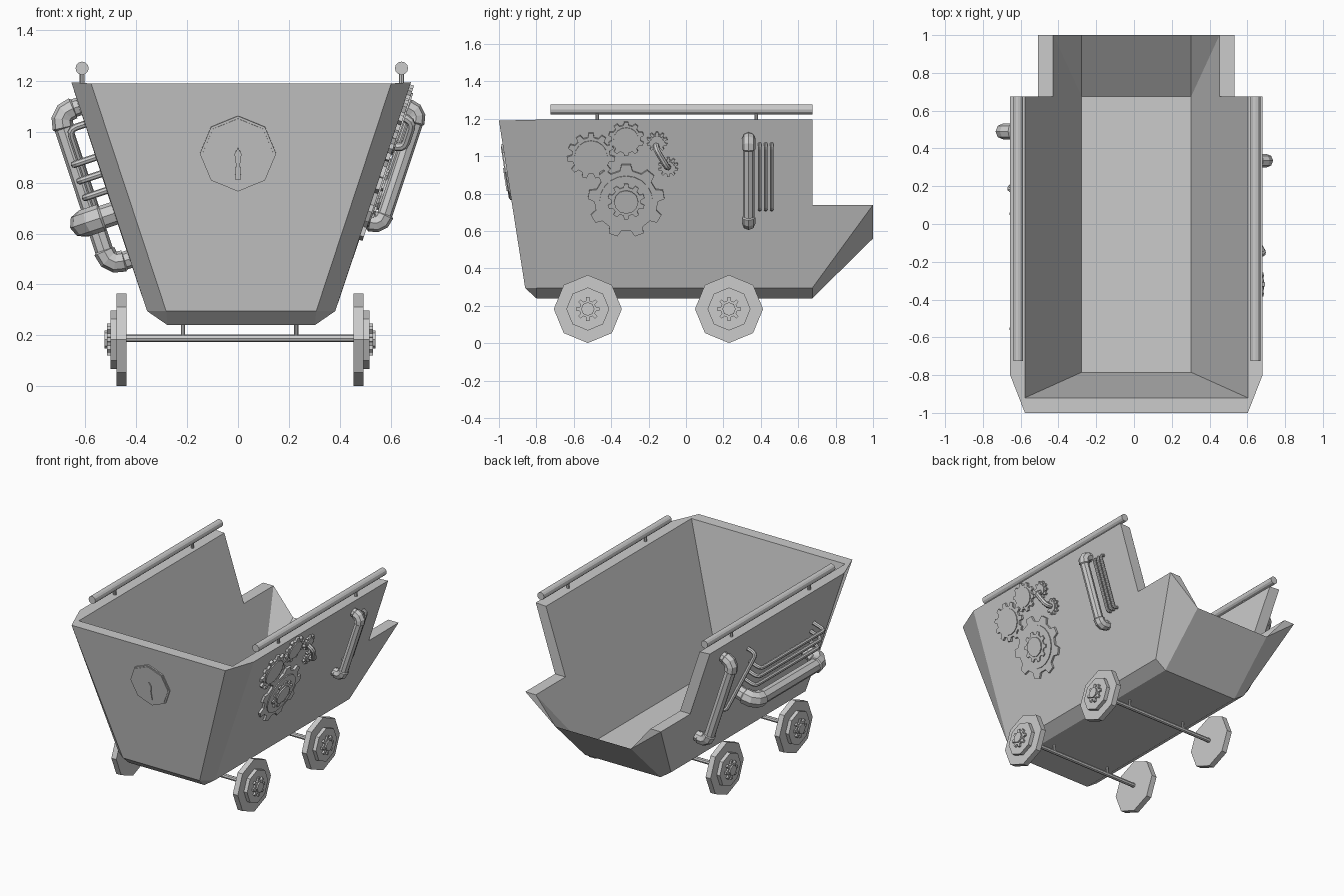
import bpy, bmesh
from math import sin, cos, pi
from mathutils import Vector, Matrix

if "Cube" in bpy.data.objects:
    bpy.data.objects.remove(bpy.data.objects["Cube"])

CX = 0.0125  # the cart body sits slightly off centre


def add_mesh(name, bm, matrix=None):
    me = bpy.data.meshes.new(name)
    bm.to_mesh(me)
    bm.free()
    ob = bpy.data.objects.new(name, me)
    bpy.context.collection.objects.link(ob)
    if matrix:
        ob.matrix_world = matrix
    return ob


def frame(origin, u, v):
    u, v = Vector(u).normalized(), Vector(v).normalized()
    m = Matrix((u, v, u.cross(v))).transposed().to_4x4()
    m.translation = origin
    return m


def ngon(r, n=8):
    return [(r * cos(2 * pi * i / n), r * sin(2 * pi * i / n)) for i in range(n)]


def gear(r_tip, r_root, n):
    pts = []
    for i in range(n):
        for f, r in ((-.29, r_root), (-.17, r_tip), (.17, r_tip), (.29, r_root)):
            a = 2 * pi * (i + f) / n + pi / 2
            pts.append((r * cos(a), r * sin(a)))
    return pts


def prism(name, pts, z0, z1, matrix):
    bm = bmesh.new()
    lo = [bm.verts.new((x, y, z0)) for x, y in pts]
    hi = [bm.verts.new((x, y, z1)) for x, y in pts]
    bm.faces.new(lo[::-1])
    bm.faces.new(hi)
    for i in range(len(pts)):
        j = (i + 1) % len(pts)
        bm.faces.new((lo[i], lo[j], hi[j], hi[i]))
    return add_mesh(name, bm, matrix)


def wall(side, y, z, h=0):
    """Point on the sloping side wall, lifted h along its normal."""
    x = side * (0.668 - 0.333 * (1.19 - z)) + CX
    return Vector((x + side * .949 * h, y, z - .316 * h))


def wall_frame(side, y, z):
    return frame(wall(side, y, z), (0, side, 0), (side * .316, 0, .949))


def pipe(name, pts, r, bend, bulge=1.0, res=2):
    """Tube through pts with rounded, optionally thicker, elbows."""
    path = [(pts[0], 1.0)]
    for a, p, b in zip(pts, pts[1:], pts[2:]):
        d0, d1 = (a - p).normalized(), (b - p).normalized()
        s, e = p + d0 * bend, p + d1 * bend
        if bulge > 1:
            path.append((s + d0 * .004, 1.0))
        for t in (0, .33, .67, 1):
            q = s * (1 - t) ** 2 + p * 2 * t * (1 - t) + e * t * t
            path.append((q, bulge))
        if bulge > 1:
            path.append((e + d1 * .004, 1.0))
    path.append((pts[-1], 1.0))
    cu = bpy.data.curves.new(name, 'CURVE')
    cu.dimensions = '3D'
    cu.bevel_depth, cu.bevel_resolution, cu.use_fill_caps = r, res, True
    sp = cu.splines.new('POLY')
    sp.points.add(len(path) - 1)
    sp.use_smooth = False
    for pt, (co, rad) in zip(sp.points, path):
        pt.co = (*co, 1)
        pt.radius = rad
    ob = bpy.data.objects.new(name, cu)
    bpy.context.collection.objects.link(ob)


# Tub with pouring spout: half-outline corners, mirrored across the centre
P = dict(
    Ft=(.59, -1, 1.19), Fl=(.295, -.86, .295), Fb=(.29, -.80, .24),
    Ct=(.668, -.8, 1.195), Cl=(.37, -.8, .295),
    Bt=(.668, .675, 1.195), Bm=(.52, .675, .74), Bl=(.37, .675, .295), Bb=(.29, .675, .24),
    St=(.52, 1, .74), Sb=(.29, 1, .56), Kt=(.44, 1, .74),
    It=(.59, -.92, 1.19), If=(.29, -.785, .295),
    Jt=(.59, .675, 1.19), Jm=(.44, .675, .74), Jf=(.29, .675, .295))
HALF = ("Ft Ct Cl Fl", "Fl Cl Fb", "Ct Bt Bm Bl Cl", "Cl Bl Bb Fb", "Bm St Bl",
        "Bl St Sb Bb", "It If Jf Jm Jt", "Jm Jf Kt", "Jf Sb Kt",
        "Ft Ct Bt Jt It", "Bt Bm Jm Jt", "Bm St Kt Jm", "St Sb Kt")
SPAN = ("Ft Fl", "Fl Fb", "Fb Bb", "Bb Sb", "Sb Jf", "Jf If", "If It", "It Ft")
bm = bmesh.new()
V = {(k, s): bm.verts.new((s * x + CX, y, z)) for k, (x, y, z) in P.items() for s in (1, -1)}
for f in HALF:
    for s in (1, -1):
        bm.faces.new([V[k, s] for k in f.split()])
for f in SPAN:
    a, b = f.split()
    bm.faces.new((V[a, 1], V[b, 1], V[b, -1], V[a, -1]))
bmesh.ops.recalc_face_normals(bm, faces=bm.faces)
add_mesh("cart_tub", bm)

# Wheels, axles and axle struts
UP = (0, 0, 1)
for end, y in (("front", -.525), ("back", .23)):
    for s, side in ((1, "right"), (-1, "left")):
        m = frame((.008, y, .183), (0, s, 0), UP)
        prism(f"{end}_{side}_wheel", ngon(.182), .447, .485, m)
        prism(f"{end}_{side}_wheel_disc", ngon(.115), .485, .51, m)
        prism(f"{end}_{side}_hub_gear", gear(.064, .045, 8), .51, .523, m)
        prism(f"{end}_{side}_hub_cap", ngon(.036), .523, .533, m)
        prism(f"{end}_{side}_strut", ngon(.008), 0, .06,
              frame((s * .223 + .006, y, .19), (1, 0, 0), (0, 1, 0)))
    prism(f"{end}_axle", ngon(.015), -.45, .45, frame((.008, y, .188), (0, 1, 0), UP))

# Rails on top of the side walls
for s, side in ((1, "right"), (-1, "left")):
    x = s * .628 + .015
    prism(f"{side}_rail", ngon(.026, 12), -.675, .725, frame((x, 0, 1.25), (1, 0, 0), UP))
    for i, y in enumerate((-.475, .375)):
        prism(f"{side}_rail_post_{i}", ngon(.01), 1.18, 1.24, frame((x, y, 0), (1, 0, 0), (0, 1, 0)))

# Gauge on the front wall
m = frame((0, -.957, .915), (1, 0, 0), (0, -.155, .988))
prism("gauge_rim", ngon(.15), -.01, .008, m)
prism("gauge_face", ngon(.14), 0, .012, m)
needle = [(-.012, -.10), (.012, -.10), (.008, -.04), (.014, 0), (0, .025), (-.014, 0), (-.008, -.04)]
prism("gauge_needle", needle, .01, .018, m)

# Gear train on the right wall: y, z, tip radius, root radius, teeth
m = wall_frame(1, -.32, .765)
prism("big_gear", gear(.205, .17, 9), -.005, .014, m)
prism("big_gear_disc", ngon(.142, 20), .014, .02, m)
prism("big_gear_inner", gear(.10, .08, 10), .02, .028, m)
prism("big_gear_hub", ngon(.065, 12), .028, .036, m)
for i, (y, z, rt, rr, n) in enumerate(((-.508, 1.005, .128, .103, 11), (-.32, 1.095, .096, .078, 10),
                                       (-.155, 1.08, .056, .042, 10), (-.095, .945, .054, .04, 10))):
    m = wall_frame(1, y, z)
    prism(f"gear_{i}", gear(rt, rr, n), -.005, .014, m)
    prism(f"gear_{i}_disc", ngon(rr * .85, 16), .014, .02, m)
pipe("gear_link_pipe", [wall(1, -.16, 1.065), wall(1, -.16, 1.055, .055),
                        wall(1, -.10, .955, .055), wall(1, -.095, .945)], .017, .028)

# Pipes on the right wall
pipe("right_pipe", [wall(1, .335, 1.10), wall(1, .335, 1.10, .065),
                    wall(1, .335, .65, .065), wall(1, .335, .65)], .03, .045, 1.2)
for i in range(3):
    y = .394 + .032 * i
    pipe(f"right_thin_pipe_{i}", [wall(1, y, 1.065), wall(1, y, 1.065, .03),
                                  wall(1, y, .72, .03), wall(1, y, .72)], .01, .018)

# Pipes on the left wall
pipe("left_upright_pipe", [wall(-1, .49, 1.10), wall(-1, .49, 1.10, .085),
                           wall(-1, .49, .50, .085), wall(-1, .49, .50)], .036, .06, 1.18)
pipe("left_level_pipe", [wall(-1, .12, .68), wall(-1, .12, .68, .13),
                         wall(-1, -.62, .68, .13), wall(-1, -.62, .68)], .046, .075, 1.18)
for i in range(3):
    z = .77 + .065 * i
    pipe(f"left_thin_pipe_{i}", [wall(-1, .10, z), wall(-1, .10, z, .09),
                                 wall(-1, -.60, z, .09), wall(-1, -.60, z)], .014, .03)
pipe("left_slanted_pipe", [wall(-1, .18, 1.03), wall(-1, .18, 1.03, .065),
                           wall(-1, .34, .66, .065), wall(-1, .34, .66)], .014, .03)
